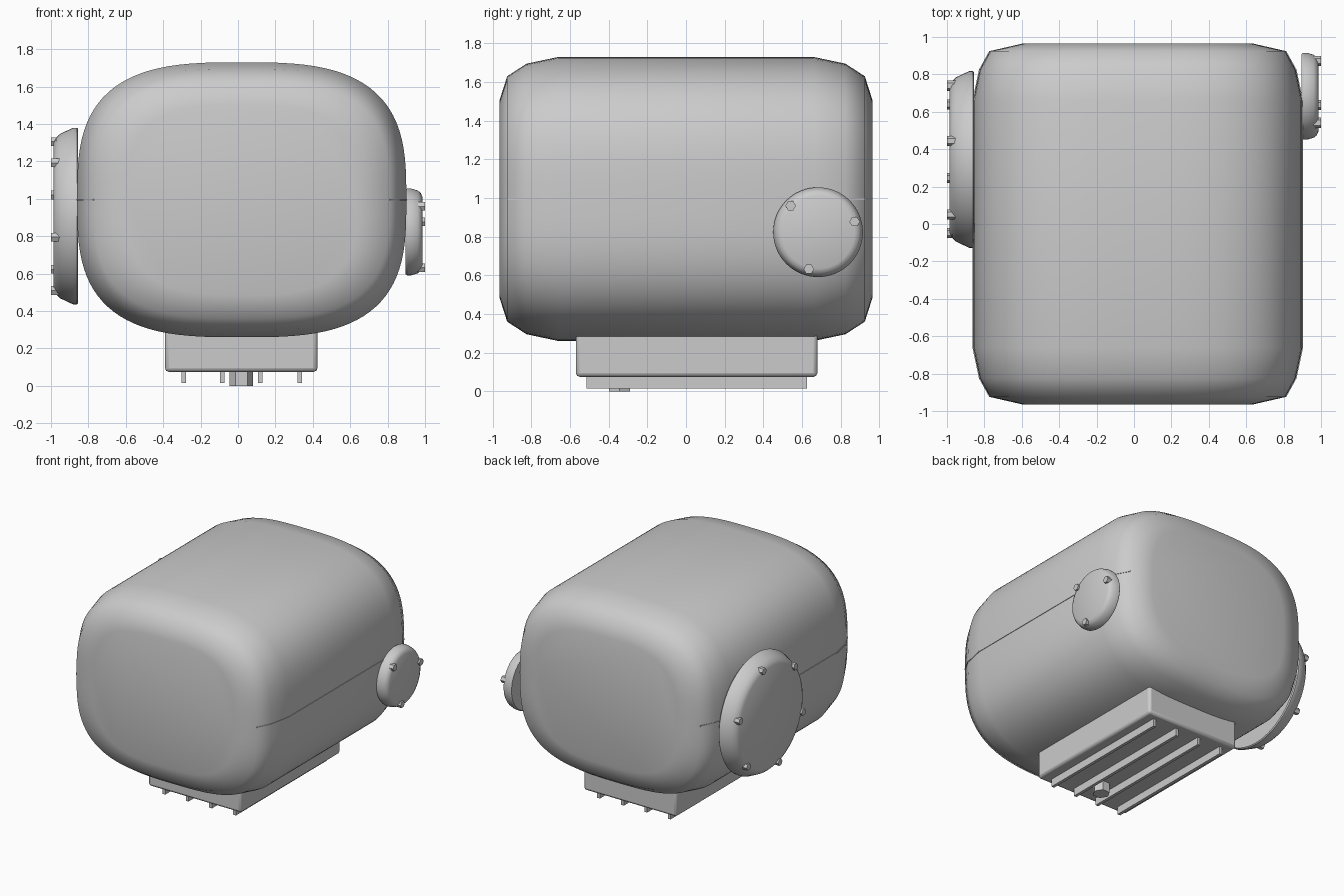
import bpy, bmesh
from math import sin, cos, pi, radians, copysign

if "Cube" in bpy.data.objects:
    bpy.data.objects.remove(bpy.data.objects["Cube"])

CX, CZ = 0.02, 0.995  # body centre line


def make(name, verts, faces, angle=30):
    me = bpy.data.meshes.new(name)
    me.from_pydata(verts, [], faces)
    bm = bmesh.new()
    bm.from_mesh(me)
    bmesh.ops.recalc_face_normals(bm, faces=bm.faces)
    bm.to_mesh(me)
    bm.free()
    ob = bpy.data.objects.new(name, me)
    bpy.context.collection.objects.link(ob)
    bpy.context.view_layer.objects.active = ob
    for o in bpy.context.selected_objects:
        o.select_set(False)
    ob.select_set(True)
    if angle:
        bpy.ops.object.shade_smooth_by_angle(angle=radians(angle))
    return ob


def loft(name, rings, angle=30):
    n = len(rings[0])
    verts = [v for r in rings for v in r]
    faces = [(k*n + i, k*n + (i+1) % n, (k+1)*n + (i+1) % n, (k+1)*n + i)
             for k in range(len(rings)-1) for i in range(n)]
    last = (len(rings)-1)*n
    faces += [tuple(range(n)), tuple(range(last, last+n))]
    return make(name, verts, faces, angle)


def box(name, x0, x1, y0, y1, z0, z1, bevel=0, segments=2):
    ob = loft(name, [[(x0, y0, z), (x1, y0, z), (x1, y1, z), (x0, y1, z)] for z in (z0, z1)])
    if bevel:
        m = ob.modifiers.new("bevel", 'BEVEL')
        m.width, m.segments = bevel, segments
    return ob


def disc_x(name, y, z, profile, n=64, turn=0):
    # profile of (x, radius) turned about an axis along x
    return loft(name, [[(x, y + r*cos(turn + 2*pi*i/n), z + r*sin(turn + 2*pi*i/n))
                        for i in range(n)] for x, r in profile])


def superellipse(y, a, b, n=96, p=3.05):
    out = []
    for i in range(n):
        t = 2*pi*(i + 0.5)/n
        c, s = cos(t), sin(t)
        out.append((CX + a*copysign(abs(c)**(2/p), c), y, CZ + b*copysign(abs(s)**(2/p), s)))
    return out


# Rounded main housing, lofted front to back
half = [(0.965, 0.615, 0.51), (0.925, 0.79, 0.635), (0.825, 0.845, 0.70), (0.66, 0.88, 0.735)]
sections = [(-y, a, b) for y, a, b in half] + half[::-1]
loft("housing", [superellipse(*s) for s in sections], 75)

# Thin split line on both flanks
for side, label in ((-1, "left"), (1, "right")):
    rings = [[(CX + side*(a + o), y, 0.995 + dz) for o, dz in
              ((-0.02, -0.005), (0.004, -0.005), (0.004, 0.005), (-0.02, 0.005))]
             for y, a, b in sections[1:-1]]
    loft(label + "_split_line", rings)

# Sump with cooling fins and drain plug
box("sump", -0.39, 0.425, -0.57, 0.68, 0.075, 0.42, 0.02)
for i, x in enumerate((-0.29, -0.085, 0.12, 0.33)):
    box(f"sump_fin_{i+1}", x-0.012, x+0.012, -0.515, 0.625, 0.015, 0.09)
loft("drain_plug", [[(0.018 + 0.063*cos(i*pi/3), -0.345 + 0.063*sin(i*pi/3), z)
                     for i in range(6)] for z in (0, 0.09)])


def cover(name, side, y, z, profile, bolt_circle, count):
    disc_x(name, y, z, [(side*x, r) for x, r in profile])
    for i in range(count):
        t = radians(16) + 2*pi*i/count
        disc_x(f"{name}_bolt_{i+1}", y + bolt_circle*cos(t), z + bolt_circle*sin(t),
               [(side*0.95, 0.027), (side*1.0, 0.027)], 6)


# Side covers
cover("left_cover", -1, 0.345, 0.908,
      [(0.855, 0.465), (0.862, 0.472), (0.882, 0.472), (0.95, 0.44), (0.972, 0.42), (0.986, 0.395)],
      0.41, 6)
cover("right_cover", 1, 0.683, 0.823,
      [(0.895, 0.226), (0.905, 0.232), (0.925, 0.232), (0.96, 0.222), (0.976, 0.21), (0.986, 0.188)],
      0.197, 3)
